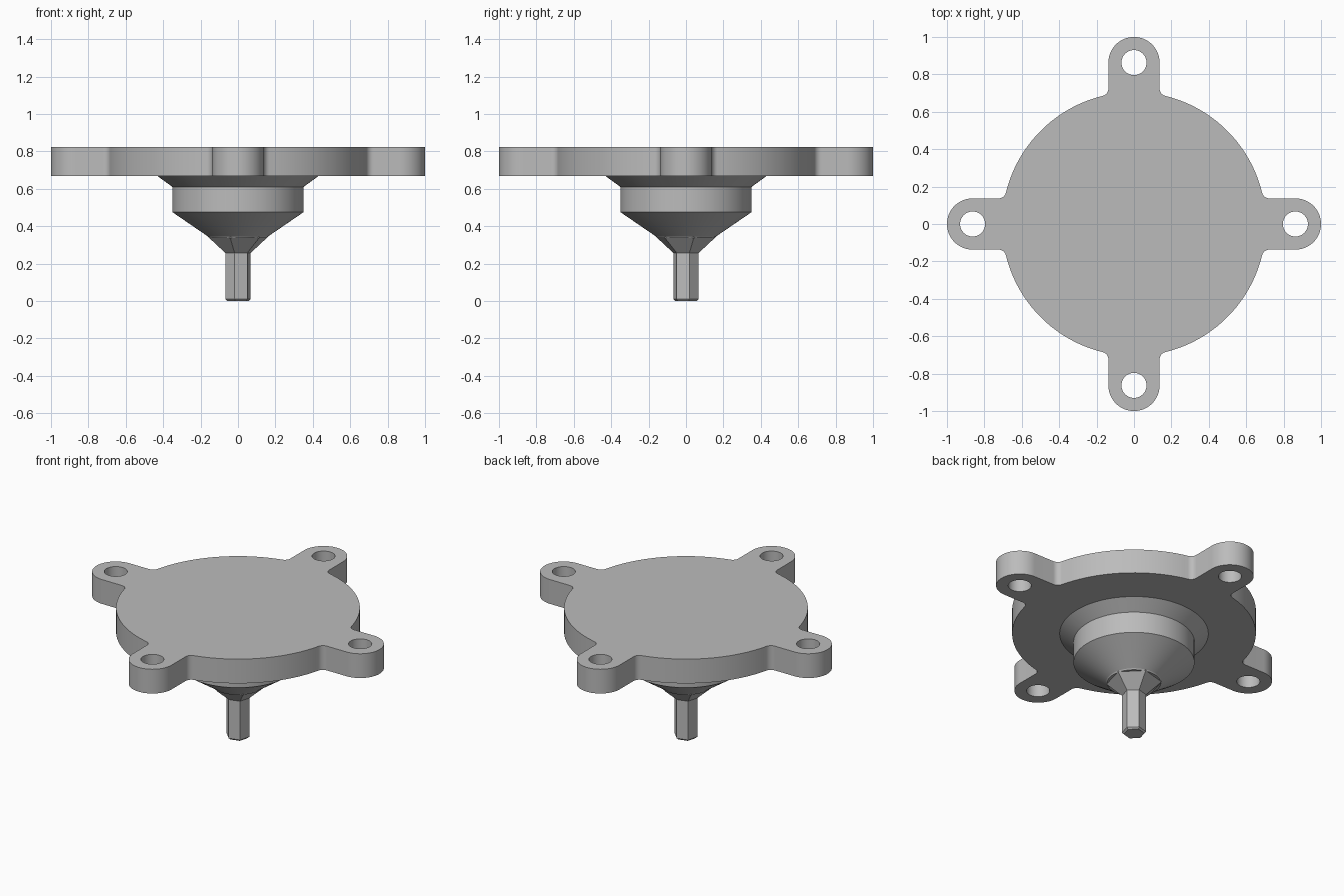
import bpy, bmesh, math

if "Cube" in bpy.data.objects:
    bpy.data.objects.remove(bpy.data.objects["Cube"])

grey = bpy.data.materials.new("plain_grey")
grey.diffuse_color = (0.5, 0.5, 0.5, 1)
grey.use_nodes = True
grey.node_tree.nodes["Principled BSDF"].inputs["Base Color"].default_value = grey.diffuse_color


def add_object(name, mesh, angle):
    obj = bpy.data.objects.new(name, mesh)
    bpy.context.collection.objects.link(obj)
    mesh.materials.clear()
    mesh.materials.append(grey)
    bpy.ops.object.select_all(action='DESELECT')
    obj.select_set(True)
    bpy.context.view_layer.objects.active = obj
    bpy.ops.object.shade_smooth_by_angle(angle=math.radians(angle))
    return obj


def turned(name, profile, sides, turn=0.0):
    """Solid of stacked rings from (radius, z) points, bottom to top."""
    bm = bmesh.new()
    rings = []
    for r, z in profile:
        angles = [math.radians(turn) + math.tau * i / sides for i in range(sides)]
        rings.append([bm.verts.new((r * math.cos(a), r * math.sin(a), z)) for a in angles])
    for lo, hi in zip(rings, rings[1:]):
        for i in range(sides):
            j = (i + 1) % sides
            bm.faces.new((lo[i], lo[j], hi[j], hi[i]))
    bm.faces.new(rings[0][::-1])
    bm.faces.new(rings[-1])
    mesh = bpy.data.meshes.new(name)
    bm.to_mesh(mesh)
    bm.free()
    return add_object(name, mesh, 20)


def arc(cx, cy, r, a0, a1, n):
    return [(cx + r * math.cos(a0 + (a1 - a0) * i / n),
             cy + r * math.sin(a0 + (a1 - a0) * i / n)) for i in range(n + 1)]


# Flange plate: disc with four filleted lugs, each with a bolt hole
R, LUG, FIL, HOLE = 0.705, 0.137, 0.04, 0.067
LUG_X = 1 - LUG
BOTTOM, TOP = 0.668, 0.823
fy = LUG + FIL
fx = math.sqrt((R + FIL) ** 2 - fy ** 2)
fa = math.atan2(fy, fx)

# One quarter of the outline, starting at the lug on +x
quarter = arc(fx, -fy, FIL, math.pi - fa, math.pi / 2, 8)
quarter += arc(LUG_X, 0, LUG, -math.pi / 2, math.pi / 2, 32)
quarter += arc(fx, fy, FIL, -math.pi / 2, fa - math.pi, 8)
quarter += arc(0, 0, R, fa, math.pi / 2 - fa, 32)[1:-1]

outline, loops = [], []
for k in range(4):
    c, s = round(math.cos(k * math.pi / 2)), round(math.sin(k * math.pi / 2))
    outline += [(c * x - s * y, s * x + c * y) for x, y in quarter]
    loops.append(arc(c * LUG_X, s * LUG_X, HOLE, 0, math.tau, 40)[:-1])
loops.append(outline)

curve = bpy.data.curves.new("plate_outline", 'CURVE')
curve.dimensions = '2D'
curve.fill_mode = 'BOTH'
curve.extrude = (TOP - BOTTOM) / 2
for pts in loops:
    spline = curve.splines.new('POLY')
    spline.points.add(len(pts) - 1)
    for p, (x, y) in zip(spline.points, pts):
        p.co = (x, y, 0, 1)
    spline.use_cyclic_u = True
helper = bpy.data.objects.new("plate_outline", curve)
bpy.context.collection.objects.link(helper)
bpy.context.view_layer.update()
plate_mesh = bpy.data.meshes.new_from_object(
    helper.evaluated_get(bpy.context.evaluated_depsgraph_get()))
bpy.data.objects.remove(helper)

bm = bmesh.new()
bm.from_mesh(plate_mesh)
bmesh.ops.remove_doubles(bm, verts=bm.verts, dist=1e-5)
bmesh.ops.translate(bm, verts=bm.verts, vec=(0, 0, (TOP + BOTTOM) / 2))
bmesh.ops.recalc_face_normals(bm, faces=bm.faces)
for f in bm.faces:
    f.material_index = 0
bm.to_mesh(plate_mesh)
bm.free()
add_object("flange_plate", plate_mesh, 30)

# Round hub: lower cone, straight band, flared top
turned("hub", [(0.155, 0.338), (0.16, 0.345), (0.35, 0.475), (0.35, 0.61),
               (0.43, 0.668), (0.43, 0.70)], 96)

# Six-sided drive stem with chamfered tip and flared root
turned("hex_stem", [(0.06, 0.0), (0.07, 0.01), (0.07, 0.257),
                    (0.16, 0.338), (0.16, 0.36)], 6, turn=15)
